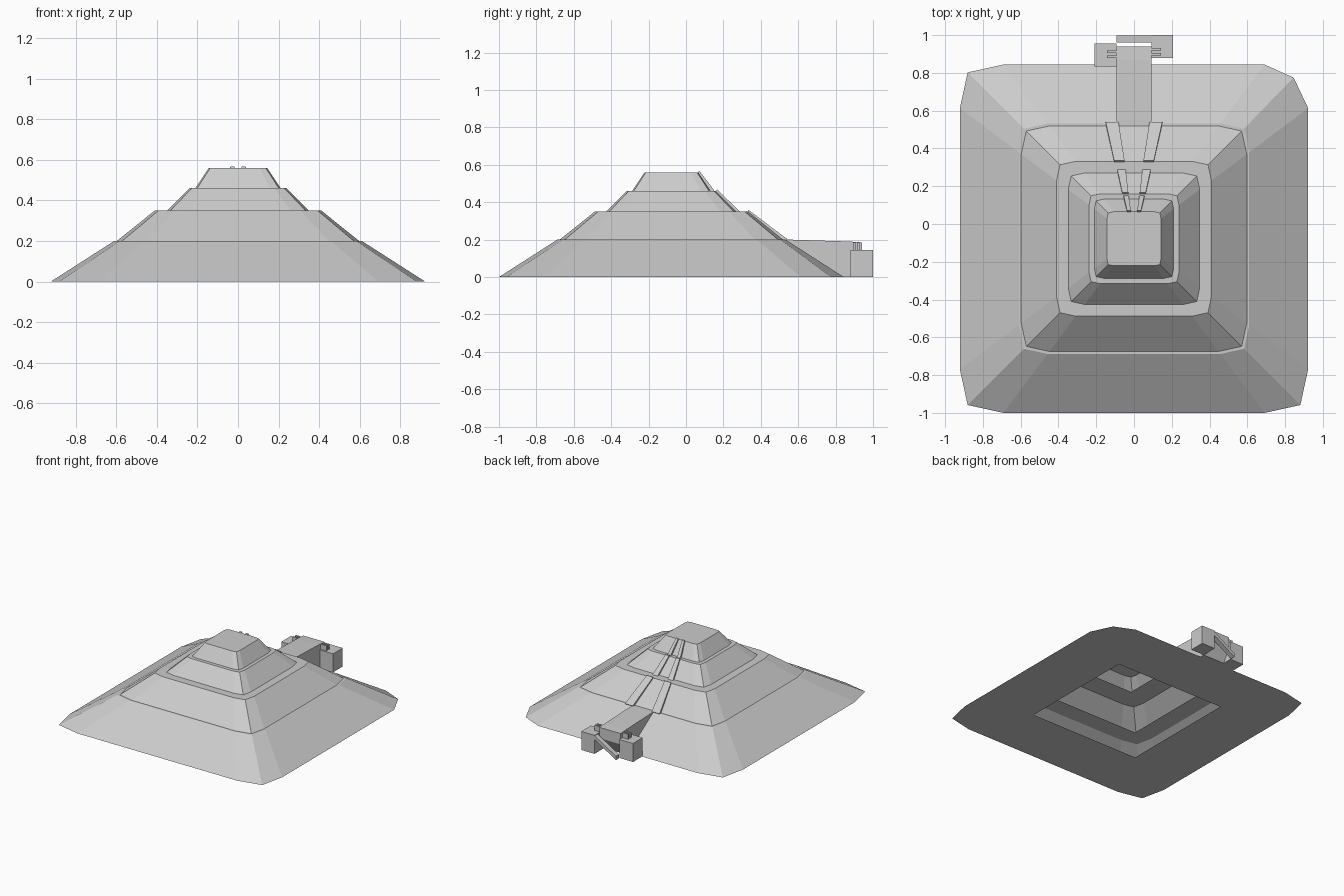
import bpy, bmesh

if "Cube" in bpy.data.objects:
    bpy.data.objects.remove(bpy.data.objects["Cube"])

CY = -0.078  # pyramid centre in y

stone = bpy.data.materials.new("grey stone")
stone.diffuse_color = (0.6, 0.6, 0.6, 1)
stone.use_nodes = True
stone.node_tree.nodes["Principled BSDF"].inputs["Base Color"].default_value = stone.diffuse_color


def finish(name, bm):
    me = bpy.data.meshes.new(name)
    bm.to_mesh(me)
    bm.free()
    me.materials.append(stone)
    ob = bpy.data.objects.new(name, me)
    bpy.context.collection.objects.link(ob)
    return ob


def loft(name, rings, cap_start=True, cap_end=True):
    """Skin through equal-length rings of points, capped where asked."""
    bm = bmesh.new()
    vs = [[bm.verts.new(p) for p in r] for r in rings]
    n = len(vs[0])
    for a, b in zip(vs, vs[1:]):
        for i in range(n):
            j = (i + 1) % n
            bm.faces.new((a[i], a[j], b[j], b[i]))
    if cap_start:
        bm.faces.new(vs[0][::-1])
    if cap_end:
        bm.faces.new(vs[-1])
    if cap_start and cap_end:
        bmesh.ops.recalc_face_normals(bm, faces=bm.faces)
    return finish(name, bm)


def outline(h, z, corner=0.955):
    """Square ring of 12 points with worn corners (corner=1 is sharp)."""
    pts = []
    for k in range(4):
        for x, y in ((1, 0.75), (corner, corner), (0.75, 1)):
            for _ in range(k):
                x, y = -y, x
            pts.append((x * h, y * h + CY, z))
    return pts


def box(name, x0, x1, y0, y1, z0, z1):
    r = [(x0, y0), (x1, y0), (x1, y1), (x0, y1)]
    return loft(name, [[(x, y, z) for x, y in r] for z in (z0, z1)])


# four hollow stepped tiers: base and top half width, base and top z, opening in the top
for i, (a, b, z0, z1, hole) in enumerate([(0.922, 0.61, 0, 0.2, 0.465), (0.597, 0.41, 0.2, 0.35, 0.24),
                                          (0.348, 0.238, 0.35, 0.46, 0.12), (0.21, 0.143, 0.46, 0.56, 0)]):
    rings = [outline(a, z0), outline(b, z1)]
    if i == 0:
        rings[0][1] = (0.845, 0.775, 0)  # chipped back right corner
        rings.insert(0, outline(0.47, 0, 1))  # floor with square opening
    if hole:
        rings.append(outline(hole, z1, 1))
    loft(f"tier_{i + 1}", rings, False, not hole)

# pairs of tapering balustrades up the back
flights = [((0.535, 0.195), (0.33, 0.35), (0.082, 0.15), (0.05, 0.105)),
           ((0.29, 0.335), (0.16, 0.46), (0.045, 0.09), (0.03, 0.062)),
           ((0.145, 0.455), (0.065, 0.56), (0.028, 0.055), (0.017, 0.037))]
for i, (lo, hi, xl, xh) in enumerate(flights):
    for s, side in ((-1, "left"), (1, "right")):
        rings = []
        for (y, z), (xi, xo) in ((lo, xl), (hi, xh)):
            rings.append([(s * xi, y - 0.015, z - 0.015), (s * xo, y - 0.015, z - 0.015),
                          (s * xo, y + 0.006, z + 0.008), (s * xi, y + 0.006, z + 0.008)])
        loft(f"balustrade_{i + 1}_{side}", rings)

# causeway running out of the back
prof = [(0.45, 0.08), (0.45, 0.2), (0.55, 0.2), (0.87, 0.19), (0.94, 0.185), (0.94, 0.1), (0.88, 0), (0.7, 0)]
loft("causeway", [[(x, y, z) for y, z in prof] for x in (-0.092, 0.092)])

# sloping plank across the end of the causeway
plank = [(0.092, 0.14), (-0.092, 0.03), (-0.092, 0.0), (0.092, 0.11)]
loft("end_plank", [[(x, y, z) for x, z in plank] for y in (0.96, 0.998)])

# gate blocks with their small rails
box("gate_block_left", -0.21, -0.092, 0.835, 0.955, 0, 0.145)
box("gate_block_right", 0.092, 0.207, 0.88, 1.0, 0, 0.145)
for s, y0 in ((-1, 0.88), (1, 0.892)):
    for k in range(2):
        y = y0 + k * 0.026
        xs = sorted((s * 0.092, s * 0.142))
        box(f"rail_{'left' if s < 0 else 'right'}_{k + 1}", xs[0], xs[1], y, y + 0.013, 0.14, 0.185)
